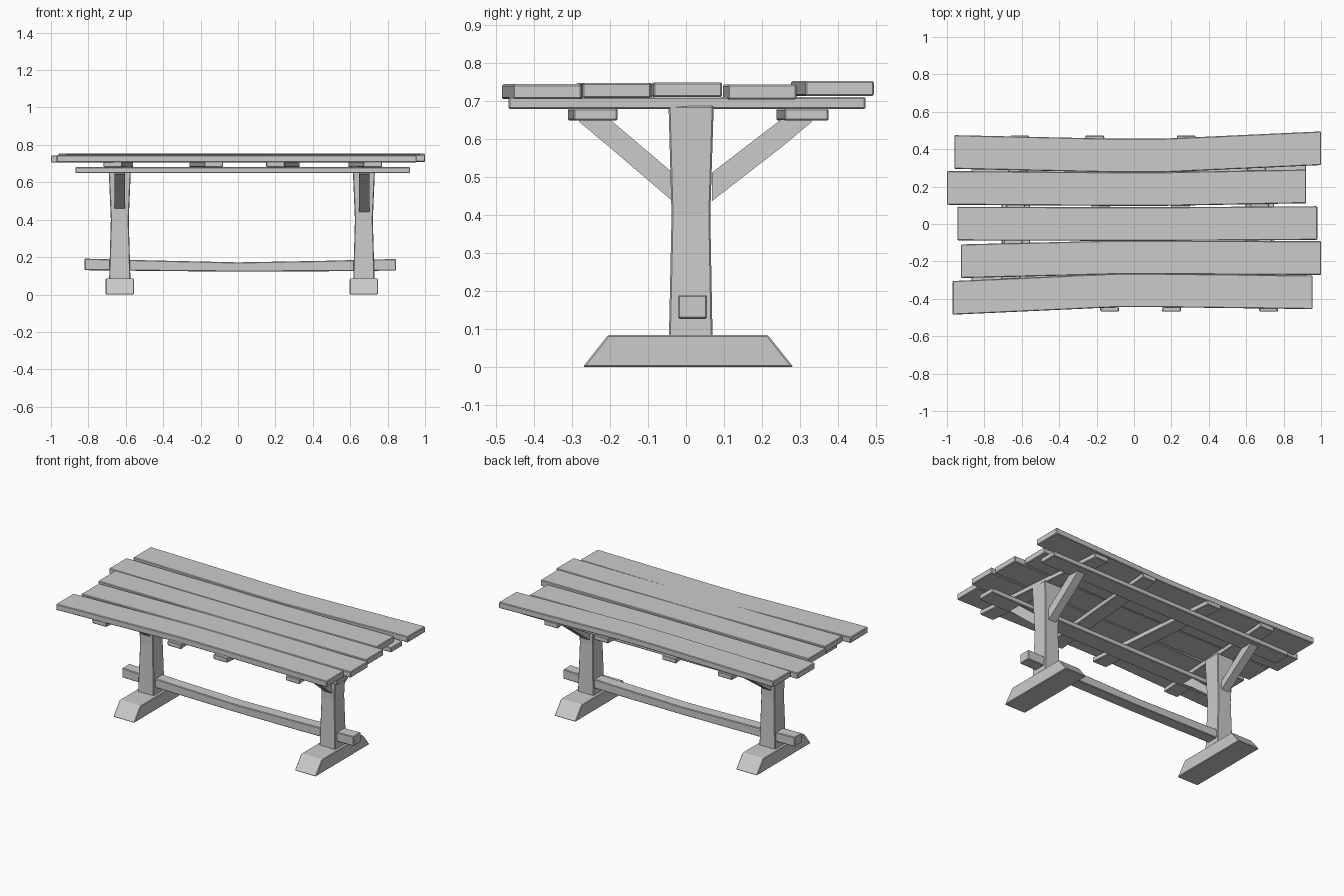
import bpy
import bmesh

cube = bpy.data.objects.get("Cube")
if cube:
    bpy.data.objects.remove(cube, do_unlink=True)

wood = bpy.data.materials.new("grey_wood")
wood.use_nodes = True
colour = (0.6, 0.6, 0.6, 1)
wood.diffuse_color = colour
wood.node_tree.nodes["Principled BSDF"].inputs["Base Color"].default_value = colour


def beam(name, axis, stations, bevel=0.004):
    """Loft a rectangular section along an axis.
    Each station is (position, u_low, u_high, v_low, v_high)."""
    place = {
        "x": lambda t, u, v: (t, u, v),
        "y": lambda t, u, v: (u, t, v),
        "z": lambda t, u, v: (u, v, t),
    }[axis]
    bm = bmesh.new()
    rings = []
    for t, ul, uh, vl, vh in stations:
        corners = ((ul, vl), (uh, vl), (uh, vh), (ul, vh))
        rings.append([bm.verts.new(place(t, u, v)) for u, v in corners])
    for a, b in zip(rings, rings[1:]):
        for i in range(4):
            j = (i + 1) % 4
            bm.faces.new((a[i], a[j], b[j], b[i]))
    bm.faces.new(rings[0])
    bm.faces.new(rings[-1])
    bmesh.ops.recalc_face_normals(bm, faces=bm.faces)
    mesh = bpy.data.meshes.new(name)
    bm.to_mesh(mesh)
    bm.free()
    mesh.materials.append(wood)
    obj = bpy.data.objects.new(name, mesh)
    bpy.context.collection.objects.link(obj)
    if bevel:
        mod = obj.modifiers.new("worn_edges", "BEVEL")
        mod.width = bevel
        mod.segments = 1
        mod.limit_method = "ANGLE"
    return obj


# Table top: five warped planks (ends, centre y at left / middle / right, underside)
planks = {
    "back": (-0.96, 1.0, 0.385, 0.366, 0.405, 0.714),
    "back_inner": (-1.0, 0.92, 0.193, 0.187, 0.201, 0.705),
    "middle": (-0.945, 0.98, 0.002, 0.0, 0.005, 0.711),
    "front_inner": (-0.925, 1.0, -0.199, -0.179, -0.182, 0.709),
    "front": (-0.97, 0.955, -0.395, -0.355, -0.365, 0.706),
}
half = 0.09
for label, (x0, x1, left, mid, right, low) in planks.items():
    path = ((x0, left), (-0.1, mid), (0.15, mid), (x1, right))
    beam(label + "_plank", "x",
         [(x, y - half, y + half, low, low + 0.039) for x, y in path])

# Cross battens under the planks, each slightly skewed (front x, back x)
for i, (front, back) in enumerate(((-0.67, -0.61), (-0.13, -0.21),
                                   (0.2, 0.28), (0.72, 0.64))):
    beam(f"cross_batten_{i + 1}", "y",
         [(y, x - 0.05, x + 0.05, 0.68, 0.712)
          for y, x in ((-0.468, front), (0.473, back))])

# Long rails below the battens
for label, left, right in (("front", -0.253, -0.238), ("back", 0.296, 0.317)):
    beam(label + "_rail", "x",
         [(x, y - 0.058, y + 0.058, 0.649, 0.681)
          for x, y in ((-0.87, left), (0.92, right))])

# Trestles: foot, waisted post and two braces on each side
for label, x, brace_x, drop in (("right", -0.632, -0.632, 0.02),
                                ("left", 0.673, 0.675, 0)):
    beam(label + "_foot", "z",
         [(0, x - 0.076, x + 0.076, -0.272, 0.283),
          (0.085, x - 0.076, x + 0.076, -0.205, 0.215)])
    beam(label + "_post", "z",
         [(z, x - w, x + w, y0, y1) for z, w, y0, y1 in (
             (0.08, 0.057, -0.045, 0.07),
             (0.4, 0.048, -0.038, 0.064),
             (0.688, 0.06, -0.046, 0.073))])
    for side, root, inner, outer in (("front", -0.035, -0.2, -0.28),
                                     ("back", 0.068, 0.25, 0.33)):
        beam(f"{label}_{side}_brace", "y",
             [(y, brace_x - 0.027, brace_x + 0.027, z0, z1) for y, z0, z1 in (
                 (root, 0.437 + drop, 0.512),
                 (inner, 0.578 + drop / 2, 0.652),
                 (outer, 0.645, 0.652))], bevel=0)

# Sagging stretcher passing through both posts
beam("stretcher", "x",
     [(x, -0.021, 0.055, z, z + h) for x, z, h in (
         (-0.82, 0.13, 0.062), (-0.45, 0.126, 0.056), (0, 0.122, 0.05),
         (0.45, 0.124, 0.056), (0.845, 0.128, 0.062))])
